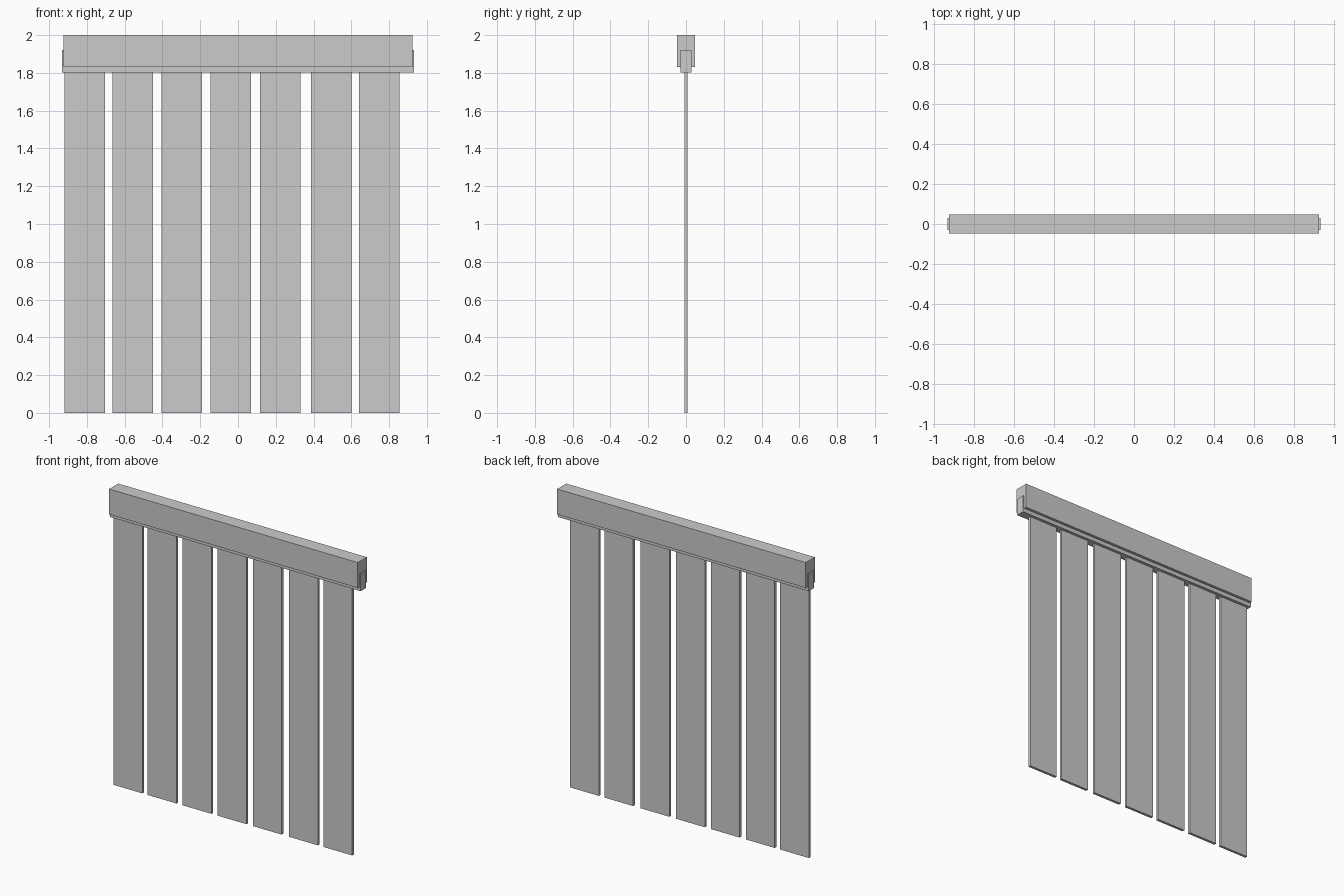
import bpy
import bmesh
from mathutils import Vector

if "Cube" in bpy.data.objects:
    bpy.data.objects.remove(bpy.data.objects["Cube"])


def box(name, lo, hi):
    """Axis-aligned box between two corners."""
    lo, hi = Vector(lo), Vector(hi)
    bm = bmesh.new()
    bmesh.ops.create_cube(bm, size=1)
    for v in bm.verts:
        v.co = Vector(v.co[i] * (hi[i] - lo[i]) + (lo[i] + hi[i]) / 2 for i in range(3))
    mesh = bpy.data.meshes.new(name)
    bm.to_mesh(mesh)
    bm.free()
    obj = bpy.data.objects.new(name, mesh)
    bpy.context.collection.objects.link(obj)
    return obj


# Outer headrail cover
box("headrail", (-0.923, -0.048, 1.83), (0.923, 0.048, 2.0))

# Inner track, poking out below and at both ends
box("track", (-0.932, -0.029, 1.803), (0.932, 0.029, 1.92))

# Hanging slats, slightly unevenly spaced
SLAT_WIDTH = 0.214
for i, x in enumerate((-0.919, -0.665, -0.405, -0.146, 0.116, 0.386, 0.641)):
    box(f"slat_{i + 1}", (x, -0.009, 0), (x + SLAT_WIDTH, 0.009, 1.81))
